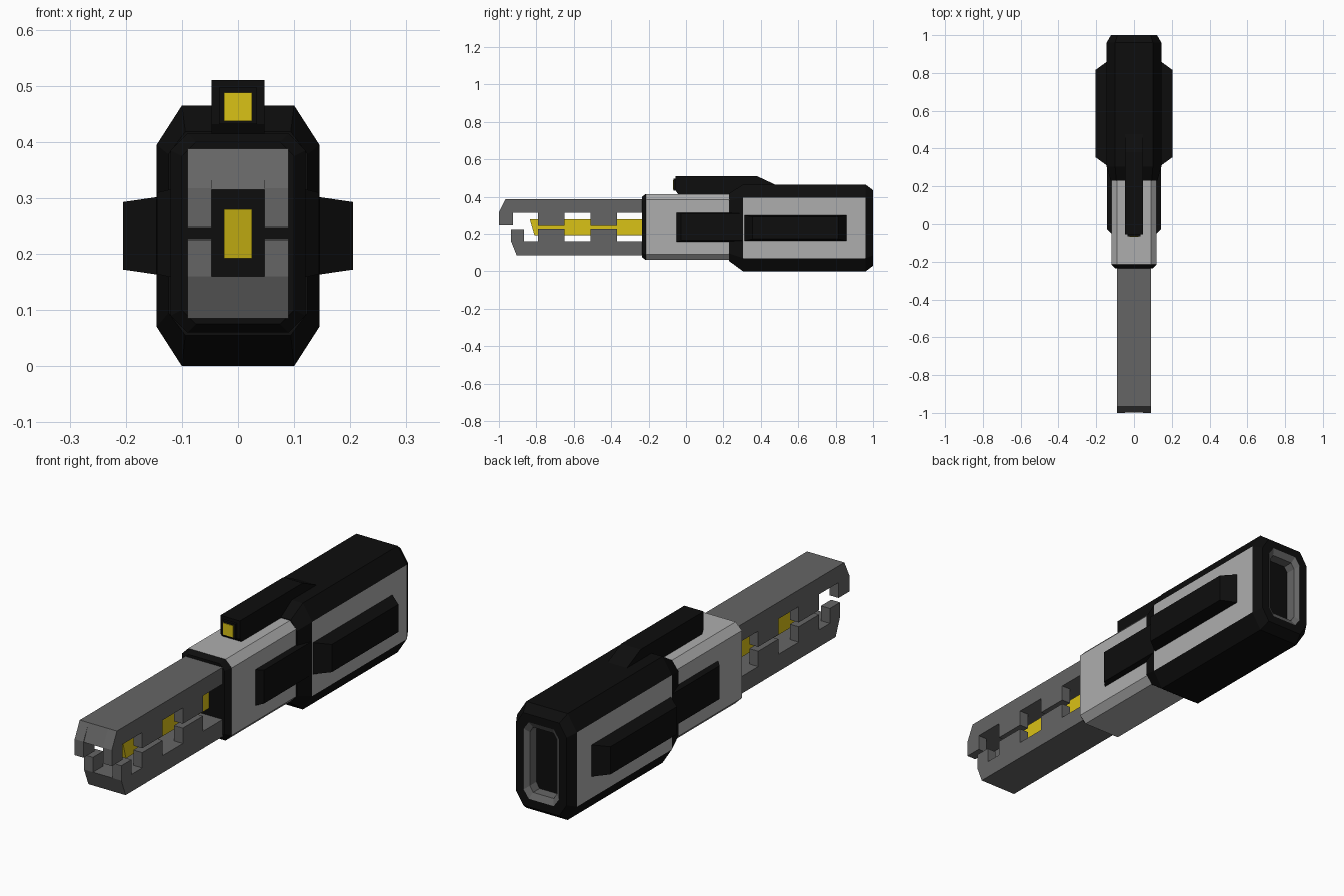
import bpy, bmesh

if "Cube" in bpy.data.objects:
    bpy.data.objects.remove(bpy.data.objects["Cube"])


def material(name, r, g, b):
    m = bpy.data.materials.new(name)
    m.diffuse_color = (r, g, b, 1)
    m.use_nodes = True
    m.node_tree.nodes["Principled BSDF"].inputs["Base Color"].default_value = m.diffuse_color
    return m


BLACK = material("black", 0.004, 0.004, 0.004)
LIGHT = material("light_grey", 0.42, 0.42, 0.42)
DARK = material("dark_grey", 0.13, 0.13, 0.13)
YELLOW = material("yellow", 0.7, 0.54, 0.008)


def loft(name, rings, mats, bands=None, side_mat=None):
    """Skin rings of points, cap both ends; bands = material index per band, plus the two caps."""
    bm = bmesh.new()
    vs = [[bm.verts.new(p) for p in ring] for ring in rings]
    n = len(rings[0])
    bands = bands or [0] * (len(rings) + 1)
    for i, (a, b) in enumerate(zip(vs, vs[1:])):
        for k in range(n):
            f = bm.faces.new((a[k], a[(k + 1) % n], b[(k + 1) % n], b[k]))
            f.material_index = bands[i]
    bm.faces.new(vs[0]).material_index = bands[-2]
    bm.faces.new(vs[-1]).material_index = bands[-1]
    bmesh.ops.recalc_face_normals(bm, faces=bm.faces)
    if side_mat is not None:
        for f in bm.faces:
            if abs(f.normal.x) > 0.99 and f.material_index == 0:
                f.material_index = side_mat
    me = bpy.data.meshes.new(name)
    bm.to_mesh(me)
    bm.free()
    for m in mats:
        me.materials.append(m)
    ob = bpy.data.objects.new(name, me)
    bpy.context.collection.objects.link(ob)
    return ob


def prism(name, profile, x0, x1, mat):
    """Extrude a (y, z) profile along x."""
    return loft(name, [[(x, y, z) for y, z in profile] for x in (x0, x1)], [mat])


def box(name, x0, x1, y0, y1, z0, z1, mat):
    return prism(name, [(y0, z0), (y1, z0), (y1, z1), (y0, z1)], x0, x1, mat)


def octagon(y, w, z0, z1, cx, cz):
    right = [(w - cx, z0), (w, z0 + cz), (w, z1 - cz), (w - cx, z1)]
    return [(x, y, z) for x, z in right + [(-x, z) for x, z in reversed(right)]]


def teeth(root, tip):
    """Toothed inner edge of a rail, front to back."""
    pts = []
    for y in (-0.79, -0.51):
        pts += [(y, root), (y, tip), (y + 0.14, tip), (y + 0.14, root)]
    return pts


# Barrel rails: toothed side walls joined by a plain cap over the open channel
upper_cap = [(-0.2, 0.315), (-0.2, 0.388), (-0.965, 0.388), (-0.998, 0.315)]
lower_cap = [(-0.2, 0.16), (-0.2, 0.085), (-0.905, 0.085), (-0.935, 0.16)]
upper_wall = [(-0.2, 0.388), (-0.965, 0.388), (-1.0, 0.318), (-1.0, 0.248), (-0.925, 0.248),
              (-0.925, 0.315)] + teeth(0.315, 0.246) + [(-0.2, 0.315)]
lower_wall = [(-0.2, 0.085), (-0.905, 0.085), (-0.935, 0.16), (-0.935, 0.225), (-0.865, 0.225),
              (-0.865, 0.16)] + teeth(0.16, 0.227) + [(-0.2, 0.16)]
for label, cap, wall in (("upper", upper_cap, upper_wall), ("lower", lower_cap, lower_wall)):
    prism(label + "_rail_cap", cap, -0.047, 0.047, DARK)
    for s in (-1, 1):
        prism(label + "_rail_wall", wall, s * 0.047, s * 0.09, DARK)

# Glowing core inside the rails
prism("core", [(-0.2, 0.192), (-0.2, 0.28), (-0.835, 0.28), (-0.81, 0.192)], -0.025, 0.025, YELLOW)

# Front body with black chamfered nose
loft("front_body", [octagon(-0.235, 0.1, 0.075, 0.4, 0.025, 0.025),
                    octagon(-0.215, 0.12, 0.06, 0.415, 0.03, 0.03),
                    octagon(0.26, 0.12, 0.06, 0.415, 0.03, 0.03)],
     [BLACK, LIGHT], [0, 1, 0, 1])

# Rear housing with grey side panels and a hollow back end
loft("rear_housing", [octagon(0.23, 0.124, 0.055, 0.418, 0.03, 0.04),
                      octagon(0.305, 0.145, 0, 0.465, 0.045, 0.07),
                      octagon(0.96, 0.145, 0, 0.465, 0.045, 0.07),
                      octagon(1.0, 0.122, 0.03, 0.435, 0.035, 0.055),
                      octagon(1.0, 0.085, 0.065, 0.4, 0.025, 0.035),
                      octagon(0.985, 0.066, 0.09, 0.375, 0.016, 0.025),
                      octagon(0.94, 0.066, 0.09, 0.375, 0.016, 0.025)],
     [BLACK, LIGHT, DARK], [0, 0, 0, 0, 2, 2, 0, 0], side_mat=1)


def pad(name, s, x0, y0, y1, z0, z1, x1, front, back, dz):
    """Tapered block standing out from one side."""
    base = [(s * x0, y, z) for y, z in ((y0, z0), (y1, z0), (y1, z1), (y0, z1))]
    a, b, c, d = y0 + front, y1 - back, z0 + dz, z1 - dz
    top = [(s * x1, y, z) for y, z in ((a, c), (b, c), (b, d), (a, d))]
    loft(name, [base, top], [BLACK])


# Side pods on housing and shallow pads on front body
for s in (-1, 1):
    pad("side_pod", s, 0.143, 0.31, 0.86, 0.163, 0.302, 0.205, 0.045, 0.045, 0.009)
    pad("side_pad", s, 0.118, -0.052, 0.3, 0.158, 0.316, 0.144, 0.025, 0.0, 0.006)

# Top sight: bar, front lens holder and lens
prism("sight_bar", [(-0.055, 0.432), (-0.04, 0.41), (0.48, 0.41), (0.48, 0.463), (0.38, 0.51),
                    (-0.055, 0.51)], -0.047, 0.047, BLACK)
box("lens_holder", -0.034, 0.034, -0.066, -0.05, 0.432, 0.497, BLACK)
box("lens", -0.025, 0.025, -0.069, -0.06, 0.437, 0.488, YELLOW)
